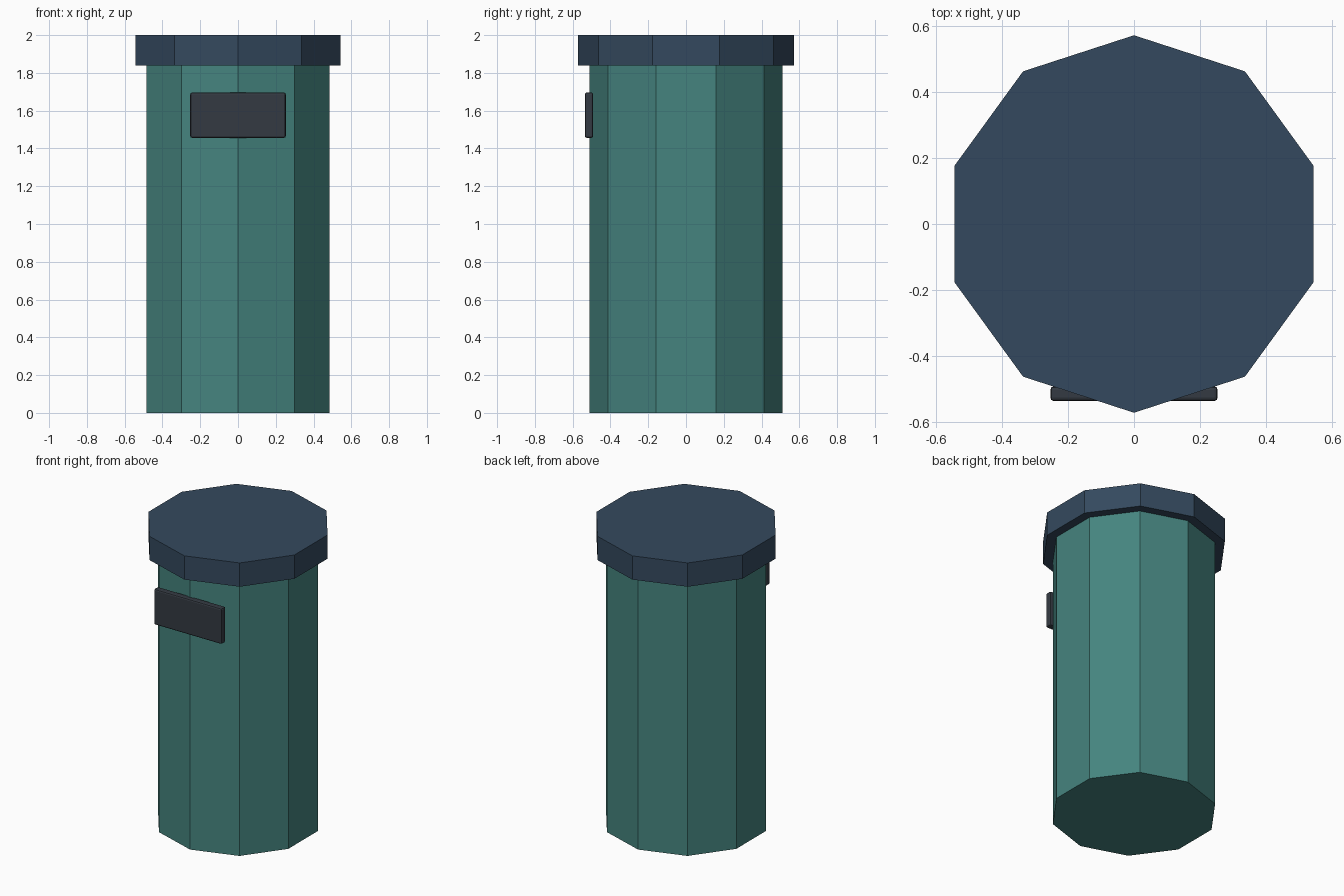
import bpy

if "Cube" in bpy.data.objects:
    bpy.data.objects.remove(bpy.data.objects["Cube"])


def lin(c):
    c /= 255
    return c / 12.92 if c <= 0.04045 else ((c + 0.055) / 1.055) ** 2.4


def material(name, rgb):
    m = bpy.data.materials.new(name)
    m.diffuse_color = (*[lin(c) for c in rgb], 1)
    m.use_nodes = True
    m.node_tree.nodes["Principled BSDF"].inputs["Base Color"].default_value = m.diffuse_color
    return m


def decagon(name, radius, z0, z1, mat):
    # ten-sided prism with a corner pointing to the front
    bpy.ops.mesh.primitive_cylinder_add(vertices=10, radius=radius, depth=z1 - z0,
                                        location=(0, 0, (z0 + z1) / 2))
    ob = bpy.context.object
    ob.name = name
    ob.data.materials.append(mat)
    return ob


green = material("teal green", (69, 132, 127))
navy = material("navy blue", (52, 73, 94))
dark = material("charcoal", (52, 58, 66))

# Body and overhanging lid
decagon("body", 0.51, 0, 1.84, green)
decagon("lid", 0.571, 1.84, 2.0, navy)

# Front plate with softened edges
bpy.ops.mesh.primitive_cube_add(size=1, location=(0, -0.5135, 1.576))
plate = bpy.context.object
plate.name = "front_plate"
plate.scale = (0.506, 0.044, 0.24)
bpy.ops.object.transform_apply(location=False, rotation=False, scale=True)
bevel = plate.modifiers.new("bevel", 'BEVEL')
bevel.width = 0.01
bevel.segments = 2
plate.data.materials.append(dark)
